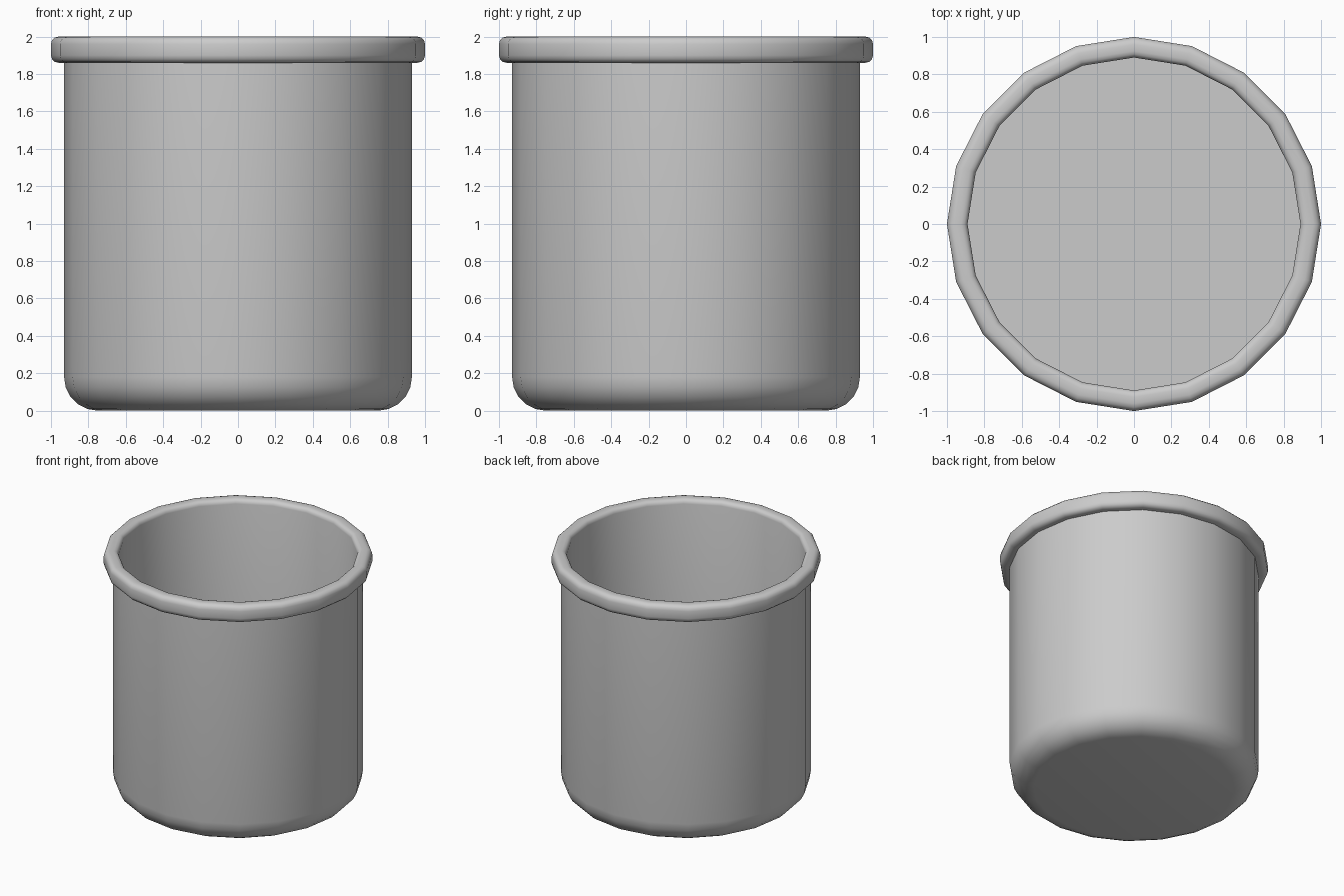
import bpy, bmesh, math

if "Cube" in bpy.data.objects:
    bpy.data.objects.remove(bpy.data.objects["Cube"])

SIDES = 20


def arc(cx, cz, r, a0, a1, n):
    """Profile points along a quarter-round fillet."""
    return [(cx + r * math.cos(math.radians(a0 + (a1 - a0) * i / n)),
             cz + r * math.sin(math.radians(a0 + (a1 - a0) * i / n))) for i in range(n + 1)]


def lathe(name, profile):
    """Spin a radius/height profile around z, capping open ends."""
    bm = bmesh.new()
    rings = []
    for r, z in profile:
        rings.append([bm.verts.new((r * math.cos(2 * math.pi * k / SIDES),
                                    r * math.sin(2 * math.pi * k / SIDES), z))
                      for k in range(SIDES)])
    for a, b in zip(rings, rings[1:]):
        for k in range(SIDES):
            j = (k + 1) % SIDES
            bm.faces.new((a[k], a[j], b[j], b[k]))
    bm.faces.new(rings[0][::-1])
    bm.faces.new(rings[-1])
    bmesh.ops.recalc_face_normals(bm, faces=bm.faces)
    mesh = bpy.data.meshes.new(name)
    bm.to_mesh(mesh)
    bm.free()
    obj = bpy.data.objects.new(name, mesh)
    bpy.context.collection.objects.link(obj)
    bpy.context.view_layer.objects.active = obj
    obj.select_set(True)
    bpy.ops.object.shade_smooth_by_angle(angle=math.radians(40))
    obj.select_set(False)
    return obj


# Underside with rounded edge, outer wall
profile = arc(0.75, 0.18, 0.18, -90, 0, 5)
# Rolled rim, from below the lip over the top to the inside
profile += [(0.93, 1.86)]
profile += arc(0.96, 1.90, 0.04, -90, 0, 3)
profile += arc(0.96, 1.96, 0.04, 0, 90, 3)
profile += arc(0.925, 1.965, 0.035, 90, 180, 3)
# Inner wall down to the flat floor
profile += [(0.89, 0.10)]

lathe("pot", profile)
